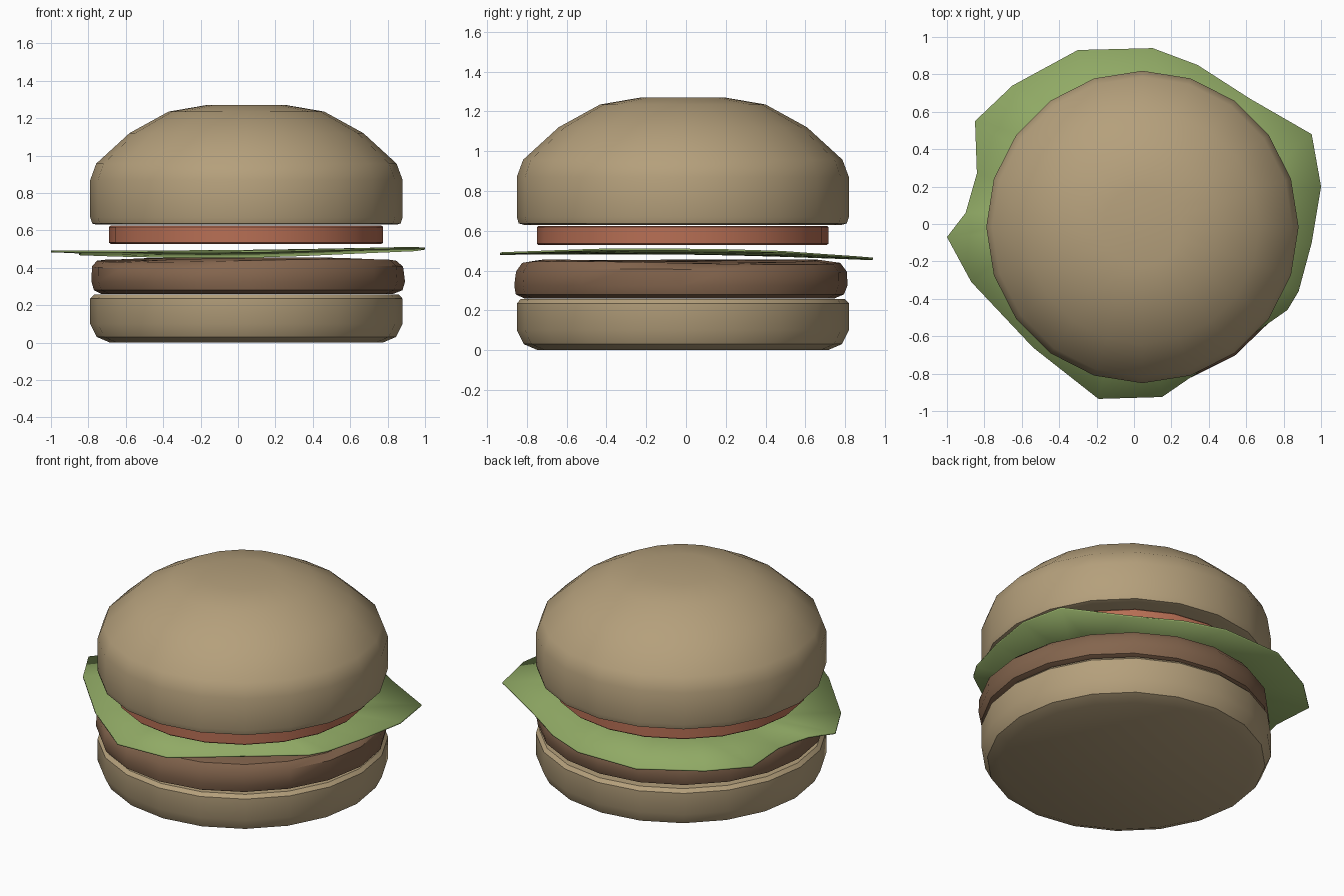
import bpy, bmesh, math
from math import sin, cos, pi

if "Cube" in bpy.data.objects:
    bpy.data.objects.remove(bpy.data.objects["Cube"])


def material(name, rgb):
    m = bpy.data.materials.new(name)
    m.diffuse_color = (*rgb, 1)
    m.use_nodes = True
    m.node_tree.nodes["Principled BSDF"].inputs["Base Color"].default_value = m.diffuse_color
    return m


def finish(name, bm, mat, angle):
    bmesh.ops.recalc_face_normals(bm, faces=bm.faces)
    me = bpy.data.meshes.new(name)
    bm.to_mesh(me)
    bm.free()
    me.materials.append(mat)
    ob = bpy.data.objects.new(name, me)
    bpy.context.collection.objects.link(ob)
    bpy.ops.object.select_all(action='DESELECT')
    ob.select_set(True)
    bpy.context.view_layer.objects.active = ob
    if angle:
        bpy.ops.object.shade_smooth_by_angle(angle=math.radians(angle))
    return ob


def loft(name, rings, mat, angle=40):
    """Skin a stack of closed rings and cap both ends."""
    bm = bmesh.new()
    loops = [[bm.verts.new(p) for p in ring] for ring in rings]
    n = len(loops[0])
    for a, b in zip(loops, loops[1:]):
        for i in range(n):
            j = (i + 1) % n
            bm.faces.new((a[i], a[j], b[j], b[i]))
    bm.faces.new(loops[0][::-1])
    bm.faces.new(loops[-1])
    return finish(name, bm, mat, angle)


def lathe(name, profile, centre, mat, wobble=0.0, sides=20):
    rings = []
    for k, (r, z) in enumerate(profile):
        ring = []
        for i in range(sides):
            a = 2 * pi * i / sides
            rr = r + wobble * 0.6 * sin(3 * a + k)
            zz = z + wobble * sin(2 * a + 0.8 * k) * (z > 0.35)
            ring.append((centre[0] + rr * cos(a), centre[1] + rr * sin(a), zz))
        rings.append(ring)
    return loft(name, rings, mat)


bread = material("bread", (0.46, 0.35, 0.2))
meat = material("meat", (0.23, 0.13, 0.075))
green = material("green", (0.28, 0.40, 0.13))
red = material("red", (0.48, 0.16, 0.09))
bun_c = (0.045, -0.016)

# Buns
lathe("bottom_bun", [(0.73, 0), (0.80, 0.03), (0.835, 0.10), (0.835, 0.235), (0.815, 0.256)],
      bun_c, bread)
lathe("top_bun", [(0.80, 0.63), (0.825, 0.637), (0.835, 0.67), (0.835, 0.87), (0.803, 0.957),
                  (0.625, 1.12), (0.416, 1.235), (0.212, 1.27)], bun_c, bread)

# Patty, slightly uneven
lathe("patty", [(0.78, 0.26), (0.825, 0.28), (0.838, 0.325), (0.832, 0.40), (0.80, 0.438),
                (0.70, 0.447)], (0.05, -0.028), meat, wobble=0.009)

# Tomato slice
lathe("tomato", [(0.725, 0.528), (0.733, 0.535), (0.733, 0.618), (0.725, 0.625)],
      (0.043, -0.017), red)

# Lettuce leaf: ragged outline, gently warped, fanned from the middle
outline = [(1.0, .2), (.95, .48), (.62, .67), (.34, .85), (.10, .94), (-.30, .93), (-.65, .74),
           (-.85, .55), (-.84, .27), (-.90, .06), (-1.0, -.07), (-.87, -.31), (-.54, -.66),
           (-.19, -.935), (.15, -.925), (.42, -.74), (.62, -.60), (.82, -.46), (.88, -.36),
           (.95, -.10)]


def leaf_z(x, y):
    return 0.488 + 0.010 * x - 0.014 * y + 0.008 * x * x - 0.018 * y * y


bm = bmesh.new()
mid = bm.verts.new((0, 0, leaf_z(0, 0)))
inner = [bm.verts.new((x * .55, y * .55, leaf_z(x * .55, y * .55))) for x, y in outline]
outer = [bm.verts.new((x, y, leaf_z(x, y))) for x, y in outline]
for i in range(len(outline)):
    j = (i + 1) % len(outline)
    bm.faces.new((mid, inner[i], inner[j]))
    bm.faces.new((inner[i], outer[i], outer[j], inner[j]))
leaf = finish("lettuce", bm, green, 30)
solid = leaf.modifiers.new("thickness", 'SOLIDIFY')
solid.thickness = 0.01
solid.offset = 0
